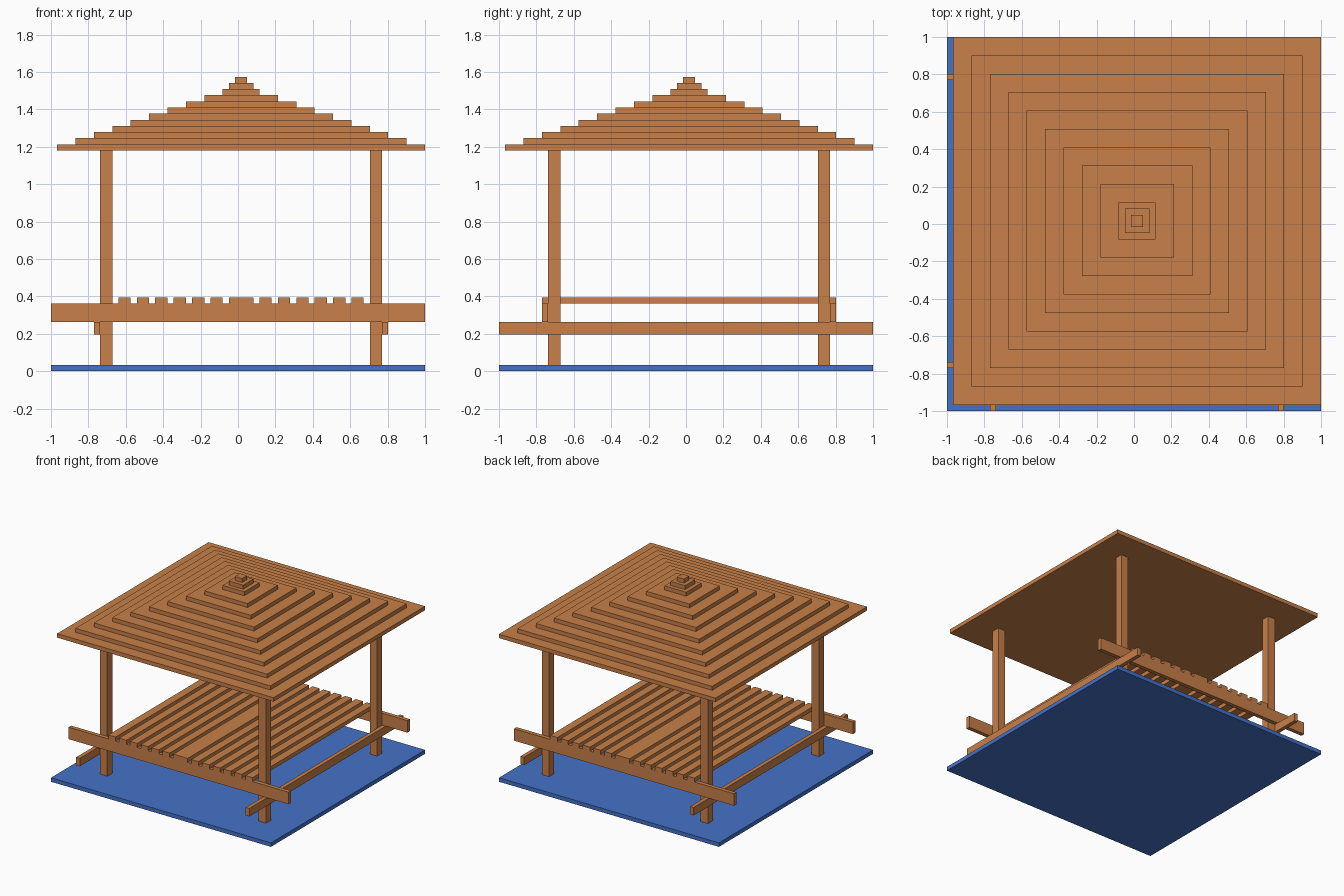
import bpy

if "Cube" in bpy.data.objects:
    bpy.data.objects.remove(bpy.data.objects["Cube"])

U = 2 / 61  # the model sits on a grid of 61 units across


def material(name, rgb):
    m = bpy.data.materials.new(name)
    m.diffuse_color = (*rgb, 1)
    m.use_nodes = True
    m.node_tree.nodes["Principled BSDF"].inputs["Base Color"].default_value = m.diffuse_color
    return m


WOOD = material("warm wood", (0.578, 0.216, 0.065))
BLUE = material("blue ground", (0.058, 0.168, 0.578))


def box(name, x, y, z, mat):
    """Box from grid ranges (start, end) on each axis."""
    verts = [(a * U - 1, b * U - 1, c * U) for a in x for b in y for c in z]
    faces = [(0, 1, 3, 2), (4, 6, 7, 5), (0, 4, 5, 1),
             (2, 3, 7, 6), (0, 2, 6, 4), (1, 5, 7, 3)]
    mesh = bpy.data.meshes.new(name)
    mesh.from_pydata(verts, [], faces)
    mesh.materials.append(mat)
    obj = bpy.data.objects.new(name, mesh)
    bpy.context.collection.objects.link(obj)
    return obj


# Ground slab
box("base_slab", (0, 61), (0, 61), (0, 1), BLUE)

# Four corner posts
for x in (8, 52):
    for y in (8, 52):
        box("corner_post", (x, x + 2), (y, y + 2), (1, 36), WOOD)

# Crossing beams clamped on the outside of the posts
for k in (7, 54):
    box("side_beam", (k, k + 1), (0, 61), (6, 8), WOOD)
    box("long_beam", (0, 61), (k, k + 1), (8, 11), WOOD)

# Floor slats, with a double-width one in the middle
for x in [*range(11, 27, 3), *range(34, 50, 3)]:
    box("floor_slat", (x, x + 2), (7, 55), (11, 12), WOOD)
box("middle_slat", (29, 33), (7, 55), (11, 12), WOOD)

# Stepped pyramid roof with a steeper tip
for i, inset in enumerate([*range(1, 29, 3), 29, 30]):
    span = (inset, 62 - inset)
    box("roof_tier", span, span, (36 + i, 37 + i), WOOD)
